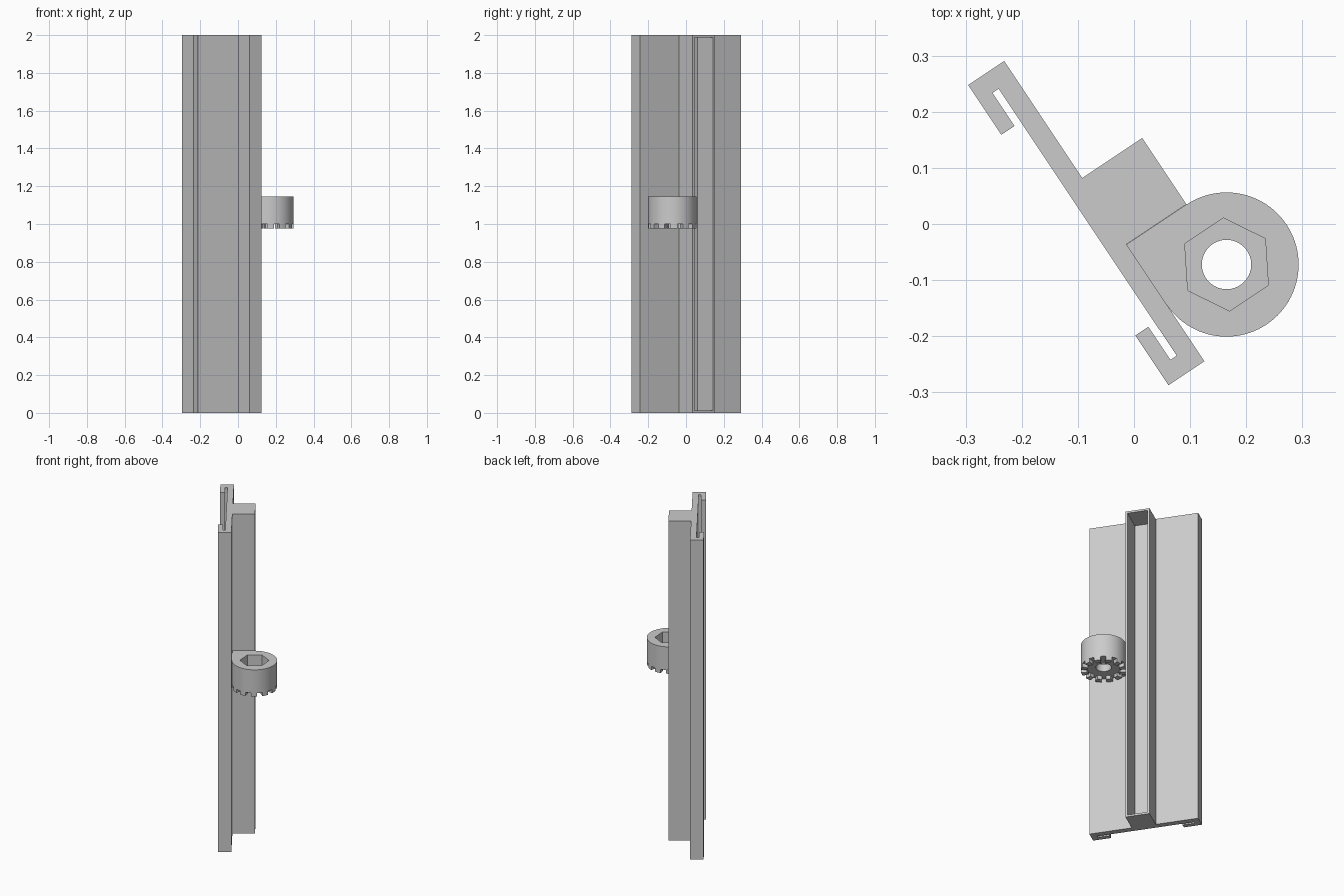
import bpy, bmesh
from math import radians, cos, sin
from mathutils import Vector

cube = bpy.data.objects.get("Cube")
if cube:
    bpy.data.objects.remove(cube, do_unlink=True)

grey = bpy.data.materials.new("mid grey")
grey.use_nodes = True
grey.diffuse_color = (0.6, 0.6, 0.6, 1)
grey.node_tree.nodes["Principled BSDF"].inputs["Base Color"].default_value = (0.6, 0.6, 0.6, 1)


def arc(centre, radius, start, end, steps):
    """Points along an arc, angles in degrees."""
    angles = [radians(start + (end - start) * i / steps) for i in range(steps + 1)]
    return [(centre[0] + radius * cos(a), centre[1] + radius * sin(a)) for a in angles]


def extrude(bm, outline, bottom, top):
    """Add a vertical prism with the given outline."""
    low = bm.faces.new([bm.verts.new((x, y, bottom)) for x, y in outline])
    new = bmesh.ops.extrude_face_region(bm, geom=[low])["geom"]
    verts = [g for g in new if isinstance(g, bmesh.types.BMVert)]
    bmesh.ops.translate(bm, verts=verts, vec=(0, 0, top - bottom))


def finish(bm, name):
    """Turn the mesh into an object, set at the diagonal of the assembly."""
    bmesh.ops.recalc_face_normals(bm, faces=bm.faces)
    mesh = bpy.data.meshes.new(name)
    bm.to_mesh(mesh)
    bm.free()
    mesh.materials.append(grey)
    obj = bpy.data.objects.new(name, mesh)
    bpy.context.collection.objects.link(obj)
    obj.location = (-0.085, 0.0015, 0)
    obj.rotation_euler.z = radians(-56.3)
    return obj


# Rail: mirrored section with two hooked edges and a square rib
rib_w, rib_top, plate_top = 0.071, 0.167, 0.0385
half = [(rib_w, rib_top), (rib_w, plate_top), (0.3215, plate_top),
        (0.3215, -0.0385), (0.215, -0.0385), (0.215, -0.0105),
        (0.286, -0.0105), (0.286, 0.003)]
section = half + [(-x, y) for x, y in reversed(half)]
bm = bmesh.new()
extrude(bm, section, 0, 2)
bmesh.ops.recalc_face_normals(bm, faces=bm.faces)

# Deep trough sunk into the outer face of the rib
rib_face = max(bm.faces, key=lambda f: f.calc_center_median().y)
bmesh.ops.inset_individual(bm, faces=[rib_face], thickness=0.017)
floor = bmesh.ops.extrude_discrete_faces(bm, faces=[rib_face])["faces"][0]
bmesh.ops.translate(bm, verts=floor.verts, vec=(0, -0.15, 0))
finish(bm, "rail")

# Socket body: round hub with a square corner nestled against rib and plate
centre, radius = (0.2, rib_top), 0.1285
bm = bmesh.new()
outline = arc(centre, radius, 180, -90, 72) + [(centre[0] - radius, centre[1] - radius)]
extrude(bm, outline, 1.0, 1.145)
socket = finish(bm, "socket_body")


def cut(target, name, outline, bottom, top):
    """Subtract a prism from the target."""
    bm = bmesh.new()
    extrude(bm, outline, bottom, top)
    cutter = finish(bm, name)
    cutter.hide_render = True
    mod = target.modifiers.new(name, "BOOLEAN")
    mod.operation, mod.solver, mod.object = "DIFFERENCE", "EXACT", cutter
    bpy.context.view_layer.objects.active = target
    bpy.ops.object.modifier_apply(modifier=mod.name)
    bpy.data.objects.remove(cutter, do_unlink=True)


# Hexagonal nut recess and round through hole
cut(socket, "nut_recess", arc(centre, 0.083, 30, 330, 5), 1.045, 1.2)
cut(socket, "bolt_hole", arc(centre, 0.044, 0, 352.5, 47), 0.9, 1.1)

# Ring of locking teeth under the hub
bm = bmesh.new()
teeth = 12
for i in range(teeth):
    a = i * 360 / teeth
    tooth = arc(centre, radius, a - 8, a + 8, 4) + arc(centre, 0.095, a + 8, a - 8, 4)
    extrude(bm, tooth, 0.977, 1.002)
ring = finish(bm, "locking_teeth")

# Smooth the round walls, keep the edges crisp
bpy.ops.object.select_all(action="DESELECT")
for obj in (socket, ring):
    obj.select_set(True)
bpy.context.view_layer.objects.active = socket
bpy.ops.object.shade_smooth_by_angle(angle=radians(30))
